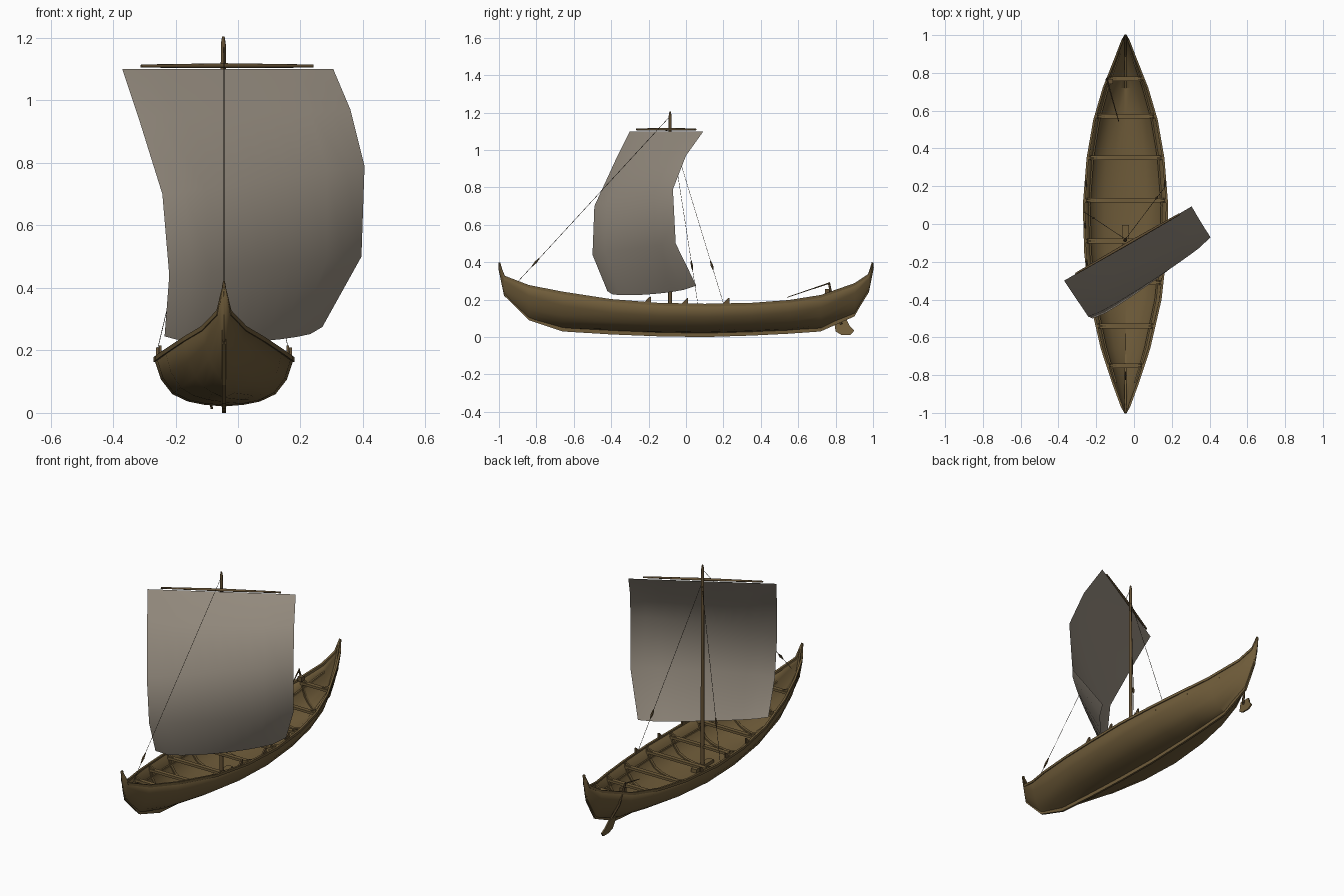
import bpy, bmesh, math
from mathutils import Vector

if "Cube" in bpy.data.objects:
    bpy.data.objects.remove(bpy.data.objects["Cube"])

CX = -0.045  # hull centre line


def material(name, rgb):
    m = bpy.data.materials.new(name)
    m.diffuse_color = (*rgb, 1)
    m.use_nodes = True
    m.node_tree.nodes["Principled BSDF"].inputs["Base Color"].default_value = m.diffuse_color
    return m


WOOD = material("hull wood", (0.160, 0.107, 0.042))
DARK = material("spar wood", (0.125, 0.080, 0.034))
CLOTH = material("sail cloth", (0.305, 0.265, 0.215))
ROPE = material("rope", (0.05, 0.04, 0.028))


def make(name, verts, faces, mat, thick=0, smooth=None):
    me = bpy.data.meshes.new(name)
    me.from_pydata([tuple(v) for v in verts], [], faces)
    bm = bmesh.new()
    bm.from_mesh(me)
    bmesh.ops.recalc_face_normals(bm, faces=bm.faces)
    bm.to_mesh(me)
    bm.free()
    me.materials.append(mat)
    ob = bpy.data.objects.new(name, me)
    bpy.context.collection.objects.link(ob)
    if smooth:
        bpy.context.view_layer.objects.active = ob
        ob.select_set(True)
        bpy.ops.object.shade_smooth_by_angle(angle=math.radians(smooth))
        ob.select_set(False)
    if thick:
        s = ob.modifiers.new("thickness", "SOLIDIFY")
        s.thickness, s.offset = thick, 0
    return ob


def strip(rows):
    """Vertices and quads of a grid given as equal-length rows."""
    n = len(rows[0])
    f = [(i * n + j, i * n + j + 1, (i + 1) * n + j + 1, (i + 1) * n + j)
         for i in range(len(rows) - 1) for j in range(n - 1)]
    return [p for r in rows for p in r], f


def tube(name, rings, mat, smooth=None):
    """Closed rings joined and capped."""
    n = len(rings[0])
    f = [(i * n + j, i * n + (j + 1) % n, (i + 1) * n + (j + 1) % n, (i + 1) * n + j)
         for i in range(len(rings) - 1) for j in range(n)]
    f += [tuple(range(n)), tuple(range((len(rings) - 1) * n, len(rings) * n))]
    return make(name, [p for r in rings for p in r], f, mat, 0, smooth)


def rod(name, pts, radii, mat, sides=6):
    pts = [Vector(p) for p in pts]
    q = (pts[-1] - pts[0]).to_track_quat('Z', 'Y')
    rings = [[p + q @ Vector((r * math.cos(a), r * math.sin(a), 0))
              for a in (2 * math.pi * k / sides for k in range(sides))]
             for p, r in zip(pts, radii)]
    return tube(name, rings, mat, 50)


def box(name, c, s, mat):
    x, y, z = (v / 2 for v in s)
    rings = [[Vector(c) + Vector((a, b, d)) for a, b in ((-x, -y), (x, -y), (x, y), (-x, y))]
             for d in (-z, z)]
    return tube(name, rings, mat)


# Hull stations: y, keel height, sheer height, half width
ST = [(-1, .37, .40, .003), (-.97, .22, .325, .018), (-.84, .09, .275, .066), (-.66, .03, .24, .125),
      (-.4, .014, .2, .185), (-.15, .004, .18, .213), (.1, .0, .175, .22), (.35, .008, .18, .2),
      (.55, .018, .195, .165), (.72, .03, .222, .115), (.9, .11, .285, .044), (.975, .24, .335, .015),
      (1, .37, .40, .003)]
# Midship section: fraction of half width, fraction of height
SEC = [(.0, .14), (.28, .17), (.52, .23), (.74, .36), (.9, .62), (1, 1)]


def station(y):
    for a, b in zip(ST, ST[1:]):
        if a[0] <= y <= b[0]:
            t = (y - a[0]) / (b[0] - a[0])
            return [u + (v - u) * t for u, v in zip(a, b)]


def hull_point(y, j, side, inset=0.0):
    _, k, s, w = station(y)
    e = min(1, abs(y)) ** 3 * 0.8          # ends turn into a V section
    fx, fz = SEC[j]
    t = j / (len(SEC) - 1)
    fx = fx * (1 - e) + t * e
    fz = fz * (1 - e) + t * e
    return Vector((CX + side * max(0, w * fx - inset * fx), y, k + (s - k) * fz + inset * (1 - fz)))


# Planked shell, keel line shared by both sides
rows = [[hull_point(st[0], j, -1) for j in reversed(range(len(SEC)))]
        + [hull_point(st[0], j, 1) for j in range(1, len(SEC))] for st in ST]
make("hull_shell", *strip(rows), WOOD, 0.008, 28)

for side, label in ((-1, "left"), (1, "right")):
    # Gunwale rail
    rings = []
    for y, k, s, w in ST:
        x, r = CX + side * w, min(.006, w)
        rings.append([(x - r, y, s - .012), (x + r, y, s - .012), (x + r, y, s + .003), (x - r, y, s + .003)])
    tube(f"{label}_rail", rings, WOOD)
    # Inner stringer
    rings = []
    for y, k, s, w in ST[2:-2]:
        p = hull_point(y, 4, side, .008)
        rings.append([p + Vector((a, 0, b)) for a, b in ((-.004, -.006), (.004, -.006), (.004, .006), (-.004, .006))])
    tube(f"{label}_stringer", rings, WOOD)
    # Gunwale cleats
    for y in (-.2, 0, .22):
        _, k, s, w = station(y)
        x = CX + side * (w - .003)
        prof = [(y - .025, s), (y + .012, s), (y + .012, s + .032), (y + .004, s + .03)]
        tube(f"{label}_cleat", [[(x + d, a, b) for a, b in prof] for d in (-.004, .004)], DARK)

# Keel and curved stems in one piece
rings = []
for i, (y, k, s, w) in enumerate(ST):
    end = i in (0, len(ST) - 1)
    inward = -math.copysign(.006 if end else .025 * abs(y) ** 6, y)
    up, h = (.033, .004) if end else (.026, .006)
    rings.append([(CX - h, y, k), (CX + h, y, k), (CX + h, y + inward, k + up), (CX - h, y + inward, k + up)])
tube("keel_and_stems", rings, WOOD)

# Ribs and cross beams
BEAMS = [-.75, -.54, -.31, -.09, .125, .35, .57, .77]
for y in BEAMS:
    _, k, s, w = station(y)
    box("cross_beam", (CX, y, s - .025), (2 * w - .014, .024, .014), WOOD)
    path = [hull_point(y, j, -1, .008) for j in reversed(range(len(SEC)))]
    path += [hull_point(y, j, 1, .008) for j in range(1, len(SEC))]
    make("rib", *strip([[p + Vector((0, d, 0)) for d in (-.008, .008)] for p in path]), WOOD, .008)
    for side in (-1, 1):   # knees joining beam and side
        x, xi = CX + side * (w - .008), CX + side * (w - .05) * .95
        prof = [(x, s - .02), (xi, s - .02), (x, s)]
        tube("beam_knee", [[(a, y + d, b) for a, b in prof] for d in (-.005, .005)], WOOD)
box("mast_step", (CX, -.085, .042), (.035, .16, .02), WOOD)

# Mast and yard
MAST = Vector((-.047, -.085, 0))
rod("mast", [MAST + Vector((0, 0, z)) for z in (.035, .9, 1.18, 1.205)], (.011, .009, .008, .004), DARK, 8)
rod("yard", [(-.31, -.264, 1.11), (-.035, -.105, 1.111), (.24, .052, 1.11)], (.005, .008, .005), DARK, 8)

# Sail between its two side edges
LEFT = [(-.37, -.30, 1.1), (-.32, -.375, .95), (-.242, -.49, .70), (-.22, -.5, .44), (-.235, -.42, .245)]
RIGHT = [(.305, .093, 1.1), (.36, 0, .97), (.405, -.07, .79), (.395, -.055, .5), (.27, .055, .275)]
BULGE = (0, .012, .025, .03, .04)
N = 10
rows = []
for i, (a, b) in enumerate(zip(LEFT, RIGHT)):
    row = []
    for c in range(N + 1):
        u = c / N
        f = math.sqrt(4 * u * (1 - u))
        p = Vector(a).lerp(Vector(b), u) + Vector((.5, -.86, 0)) * BULGE[i] * f
        if i == 4:
            p.z -= .033 * f
        row.append(p)
    rows.append(row)
make("sail", *strip(rows), CLOTH, 0, 60)


# Stays with a block near the lower end
def stay(name, top, foot, t):
    a, b = Vector(top), Vector(foot)
    rod(name, [a, b], (.0012, .0012), ROPE, 4)
    rod(name + "_block", [a.lerp(b, t - .025), a.lerp(b, t), a.lerp(b, t + .025)], (.003, .007, .003), DARK, 6)


stay("forestay", (CX, -.095, 1.17), (CX, -.9, .295), .88)
stay("right_shroud", (CX, -.08, 1.1), (CX + .212, .2, .18), .78)
stay("left_shroud", (CX, -.08, 1.1), (CX - .218, .063, .18), .78)

# Steering oar on the left quarter
rod("rudder_post", [(-.145, .765, .285), (-.125, .79, .17), (-.085, .83, .07)], (.006, .007, .007), DARK)
blade = [(.79, .10), (.80, .03), (.83, .012), (.88, .012), (.9, .035), (.875, .06), (.855, .10)]
tube("rudder_blade", [[(-.083 + d - (z - .012) * .25, y, z) for y, z in blade] for d in (-.004, .004)], WOOD)
rod("tiller", [(-.145, .77, .29), (-.08, .54, .212)], (.004, .002), DARK)
box("rudder_boss", (-.125, .755, .245), (.025, .025, .025), DARK)
